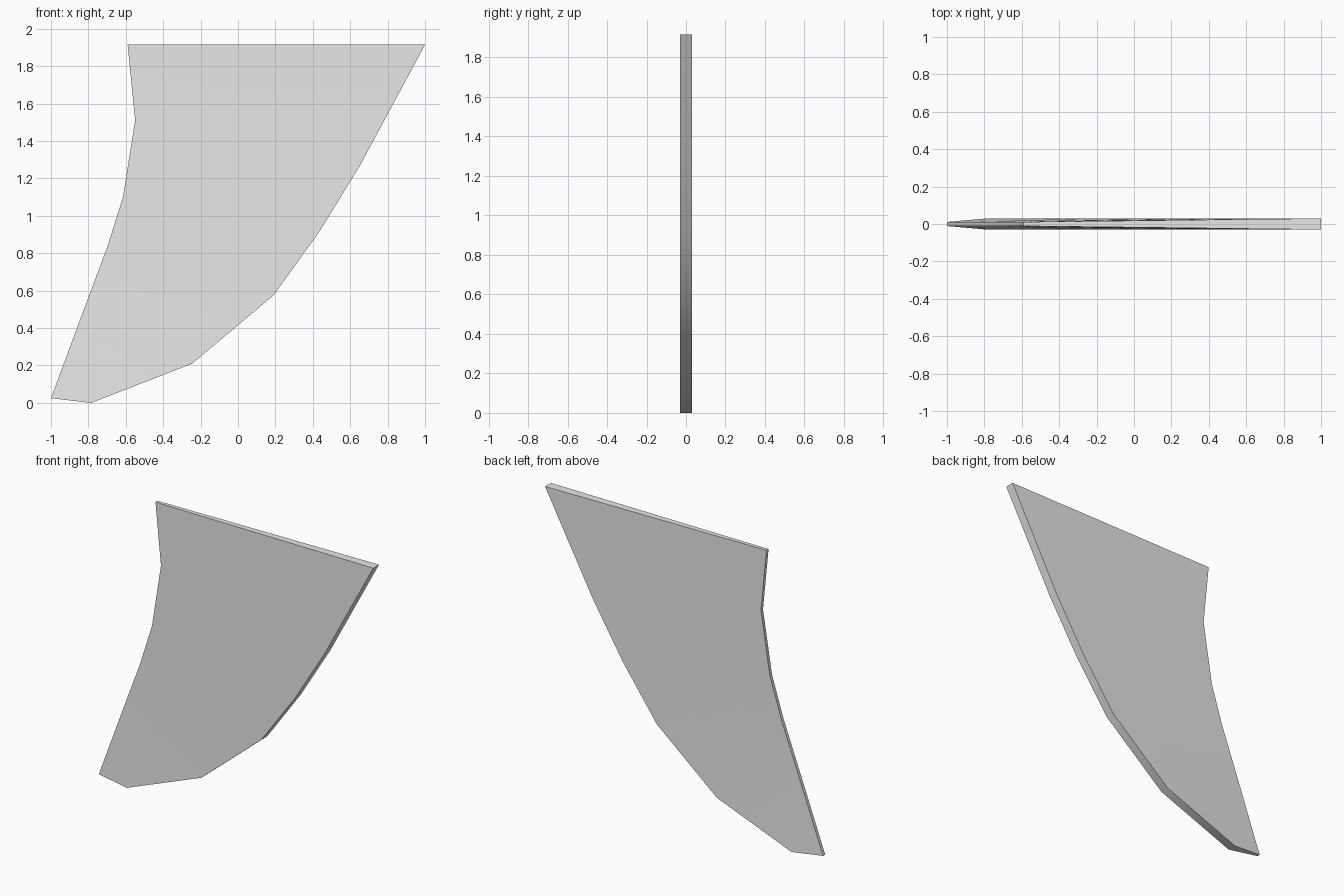
import bpy
import bmesh
import math

cube = bpy.data.objects.get("Cube")
if cube:
    bpy.data.objects.remove(cube, do_unlink=True)

# Plain grey material
grey = bpy.data.materials.new("light grey")
grey.use_nodes = True
colour = (0.8, 0.8, 0.8, 1.0)
grey.diffuse_color = colour
grey.node_tree.nodes["Principled BSDF"].inputs["Base Color"].default_value = colour

# Rungs from top to tip: thin edge (x, z) and thick edge (x, z)
THIN, THICK = 0.011, 0.03
rungs = [
    ((-0.59, 1.915), (1.0, 1.915)),
    ((-0.55, 1.51), (0.65, 1.265)),
    ((-0.615, 1.10), (0.435, 0.915)),
    ((-0.70, 0.83), (0.19, 0.575)),
    ((-0.85, 0.43), (-0.245, 0.21)),
    ((-1.0, 0.025), (-0.785, 0.0)),
]

# Wedge-section fin blade: loft a four-cornered section through the rungs
bm = bmesh.new()
sections = []
for (ax, az), (bx, bz) in rungs:
    corners = [(ax, -THIN, az), (bx, -THICK, bz), (bx, THICK, bz), (ax, THIN, az)]
    sections.append([bm.verts.new(c) for c in corners])
for upper, lower in zip(sections, sections[1:]):
    for i in range(4):
        j = (i + 1) % 4
        bm.faces.new((upper[i], lower[i], lower[j], upper[j]))
bm.faces.new(sections[0])
bm.faces.new(sections[-1])
bmesh.ops.recalc_face_normals(bm, faces=bm.faces[:])

mesh = bpy.data.meshes.new("fin_blade")
bm.to_mesh(mesh)
bm.free()
mesh.materials.append(grey)
fin = bpy.data.objects.new("fin_blade", mesh)
bpy.context.collection.objects.link(fin)

# Smooth along the curved edges, sharp at the rims
bpy.ops.object.select_all(action="DESELECT")
fin.select_set(True)
bpy.context.view_layer.objects.active = fin
bpy.ops.object.shade_smooth_by_angle(angle=math.radians(30))
